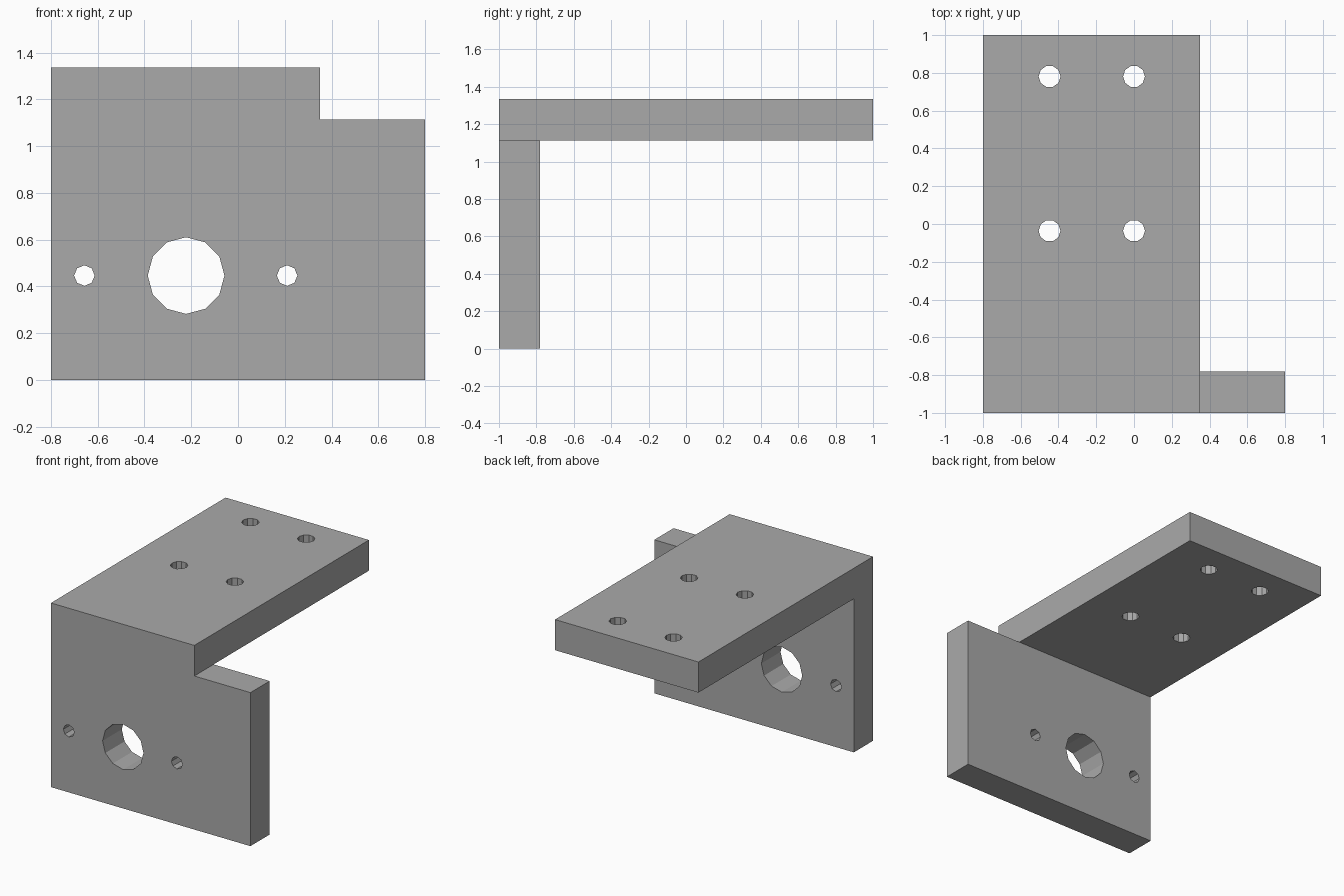
import bpy
import math

cube = bpy.data.objects.get("Cube")
if cube:
    bpy.data.objects.remove(cube, do_unlink=True)

grey = bpy.data.materials.new("plain grey")
grey.use_nodes = True
grey.diffuse_color = (0.4, 0.4, 0.4, 1)
grey.node_tree.nodes["Principled BSDF"].inputs["Base Color"].default_value = (0.4, 0.4, 0.4, 1)

FRONT, BACK, LEFT, RIGHT = -1.0, -0.78, -0.8, 0.8
ARM_RIGHT, SHELF, TOP = 0.35, 1.113, 1.335


def prism(name, outline, y0, y1):
    """Extrude an (x, z) outline from y0 to y1."""
    n = len(outline)
    verts = [(x, y, z) for y in (y0, y1) for x, z in outline]
    faces = [tuple(range(n)), tuple(reversed(range(n, 2 * n)))]
    faces += [(i, i + n, (i + 1) % n + n, (i + 1) % n) for i in range(n)]
    mesh = bpy.data.meshes.new(name)
    mesh.from_pydata(verts, [], faces)
    mesh.materials.append(grey)
    obj = bpy.data.objects.new(name, mesh)
    bpy.context.collection.objects.link(obj)
    return obj


def drill(target, center, radius, sides, upright):
    """Cut a faceted through-hole along z (upright) or y."""
    bpy.ops.mesh.primitive_cylinder_add(
        vertices=sides, radius=radius, depth=0.5, location=center,
        rotation=(0, 0, math.pi / 2) if upright else (math.pi / 2, math.pi / 2, 0))
    cutter = bpy.context.object
    cutter.name = "hole_cutter"
    cutter.data.materials.append(grey)
    mod = target.modifiers.new("hole", "BOOLEAN")
    mod.operation = "DIFFERENCE"
    mod.solver = "EXACT"
    mod.object = cutter
    bpy.context.view_layer.objects.active = target
    bpy.ops.object.modifier_apply(modifier=mod.name)
    bpy.data.objects.remove(cutter, do_unlink=True)


# Bracket: notched upright plate, then the horizontal plate joined behind it
bracket = prism("bracket", [
    (LEFT, 0), (RIGHT, 0), (RIGHT, SHELF), (ARM_RIGHT, SHELF),
    (ARM_RIGHT, TOP), (LEFT, TOP)], FRONT, BACK)
arm = prism("top_plate", [
    (LEFT, SHELF), (ARM_RIGHT, SHELF), (ARM_RIGHT, TOP), (LEFT, TOP)], FRONT, 1.0)
union = bracket.modifiers.new("join", "BOOLEAN")
union.operation = "UNION"
union.solver = "EXACT"
union.object = arm
bpy.context.view_layer.objects.active = bracket
bpy.ops.object.modifier_apply(modifier=union.name)
bpy.data.objects.remove(arm, do_unlink=True)

# Shaft hole with a screw hole on each side
drill(bracket, (-0.222, -0.89, 0.446), 0.164, 12, False)
for x in (-0.657, 0.21):
    drill(bracket, (x, -0.89, 0.446), 0.044, 8, False)

# Four mounting holes in the top plate
for x in (-0.447, 0.0):
    for y in (-0.036, 0.781):
        drill(bracket, (x, y, 1.22), 0.058, 10, True)
